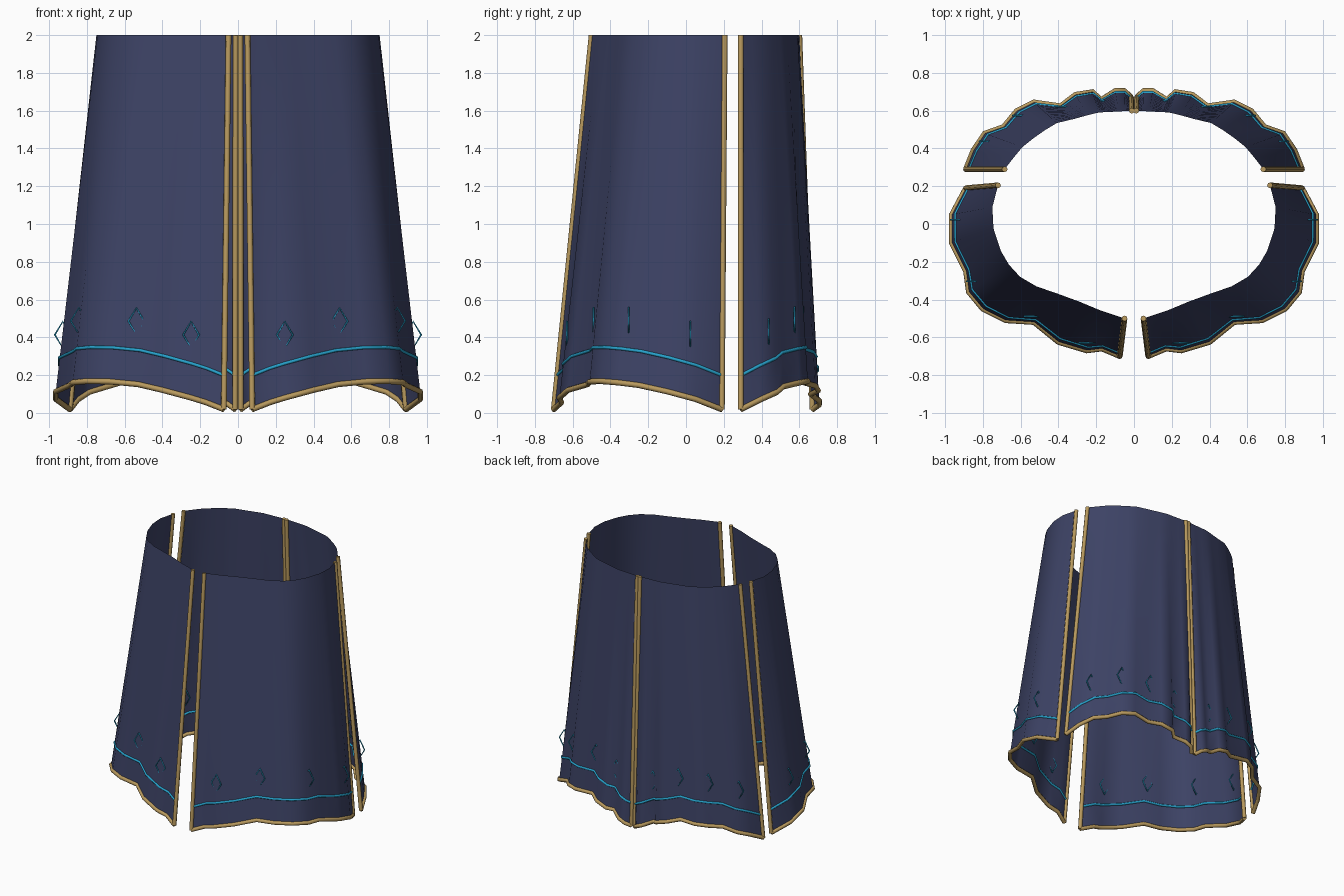
import bpy, math
from mathutils import Vector

if "Cube" in bpy.data.objects:
    bpy.data.objects.remove(bpy.data.objects["Cube"])

def material(name, rgb):
    m = bpy.data.materials.new(name)
    m.diffuse_color = (*rgb, 1)
    m.use_nodes = True
    m.node_tree.nodes["Principled BSDF"].inputs["Base Color"].default_value = m.diffuse_color
    return m

NAVY = material("navy cloth", (0.046, 0.055, 0.13))
GOLD = material("gold trim", (0.48, 0.32, 0.11))
CYAN = material("cyan thread", (0.02, 0.36, 0.60))
ROWS = 12

# Plan outlines of the right-hand panels: hem and waist
FRONT_HEM = [(.075, -.70), (.17, -.66), (.25, -.67), (.40, -.625), (.53, -.52), (.68, -.51),
             (.80, -.45), (.875, -.36), (.89, -.25), (.965, -.10), (.965, .05), (.89, .19)]
FRONT_WAIST = [(.05, -.50), (.20, -.45), (.35, -.385), (.50, -.34), (.62, -.27), (.69, -.18),
               (.73, -.08), (.75, 0), (.75, .10), (.72, .205)]
BACK_HEM = [(.89, .29), (.85, .39), (.79, .48), (.69, .515), (.62, .60), (.53, .645), (.39, .625),
            (.31, .685), (.22, .70), (.175, .66), (.10, .705), (.05, .705), (.015, .67)]
BACK_WAIST = [(.685, .29), (.60, .40), (.50, .48), (.40, .54), (.30, .56), (.20, .59),
              (.10, .595), (.012, .60)]

def arc_params(pts):
    t = [0.0]
    for a, b in zip(pts, pts[1:]):
        t.append(t[-1] + math.dist(a, b))
    return [v / t[-1] for v in t]

def sample(pts, u):
    t = arc_params(pts)
    for i in range(len(pts) - 1):
        if u <= t[i + 1] or i == len(pts) - 2:
            f = (u - t[i]) / (t[i + 1] - t[i])
            return Vector(pts[i]).lerp(Vector(pts[i + 1]), f)

def tubes(name, paths, radius, mat, cyclic=False):
    cu = bpy.data.curves.new(name, 'CURVE')
    cu.dimensions = '3D'
    cu.bevel_depth = radius
    cu.bevel_resolution = 2
    cu.use_fill_caps = True
    for path in paths:
        sp = cu.splines.new('POLY')
        sp.points.add(len(path) - 1)
        for p, co in zip(sp.points, path):
            p.co = (*co, 1)
        sp.use_cyclic_u = cyclic
    cu.materials.append(mat)
    ob = bpy.data.objects.new(name, cu)
    bpy.context.collection.objects.link(ob)

def hem_height(u):
    return 0.018 + 0.15 * math.sin(math.pi * u) ** 0.9

def build_panel(name, hem, waist, side, diamonds):
    us = arc_params(hem)

    def point(u, z):
        z0 = hem_height(min(max(u, 0), 1))
        p = sample(hem, u).lerp(sample(waist, u), (z - z0) / (2 - z0))
        return Vector((p.x * side, p.y, z))

    # Cloth sheet, from hem to waist
    verts, faces, n = [], [], len(us)
    for r in range(ROWS + 1):
        for u in us:
            z0 = hem_height(u)
            verts.append(point(u, z0 + (2 - z0) * r / ROWS))
    for r in range(ROWS):
        for i in range(n - 1):
            a = r * n + i
            f = (a, a + 1, a + n + 1, a + n)
            faces.append(f if side > 0 else f[::-1])
    me = bpy.data.meshes.new(name)
    me.from_pydata(verts, [], faces)
    me.materials.append(NAVY)
    me.shade_smooth()
    ob = bpy.data.objects.new(name, me)
    bpy.context.collection.objects.link(ob)

    # Gold piping on the hem and both side edges
    tubes(name + "_piping", [
        [point(u, hem_height(u)) for u in us],
        [point(0, hem_height(0)), point(0, 2)],
        [point(1, hem_height(1)), point(1, 2)]], 0.015, GOLD)

    # Cyan stripe following the hem
    tubes(name + "_stripe", [[point(u, hem_height(u) + 0.18) for u in us]], 0.009, CYAN)

    # Thin diamond outlines above the stripe
    rings = []
    for u in diamonds:
        c = point(u, hem_height(u) + 0.33)
        rings.append([c + Vector(d) for d in
                      ((0, 0, .07), (.042, 0, 0), (0, 0, -.07), (-.042, 0, 0))])
    tubes(name + "_diamonds", rings, 0.005, CYAN, True)

for side, label in ((1, "right"), (-1, "left")):
    build_panel("front_panel_" + label, FRONT_HEM, FRONT_WAIST, side, (.13, .36, .63, .87))
    build_panel("back_panel_" + label, BACK_HEM, BACK_WAIST, side, (.16, .38, .62, .84))
